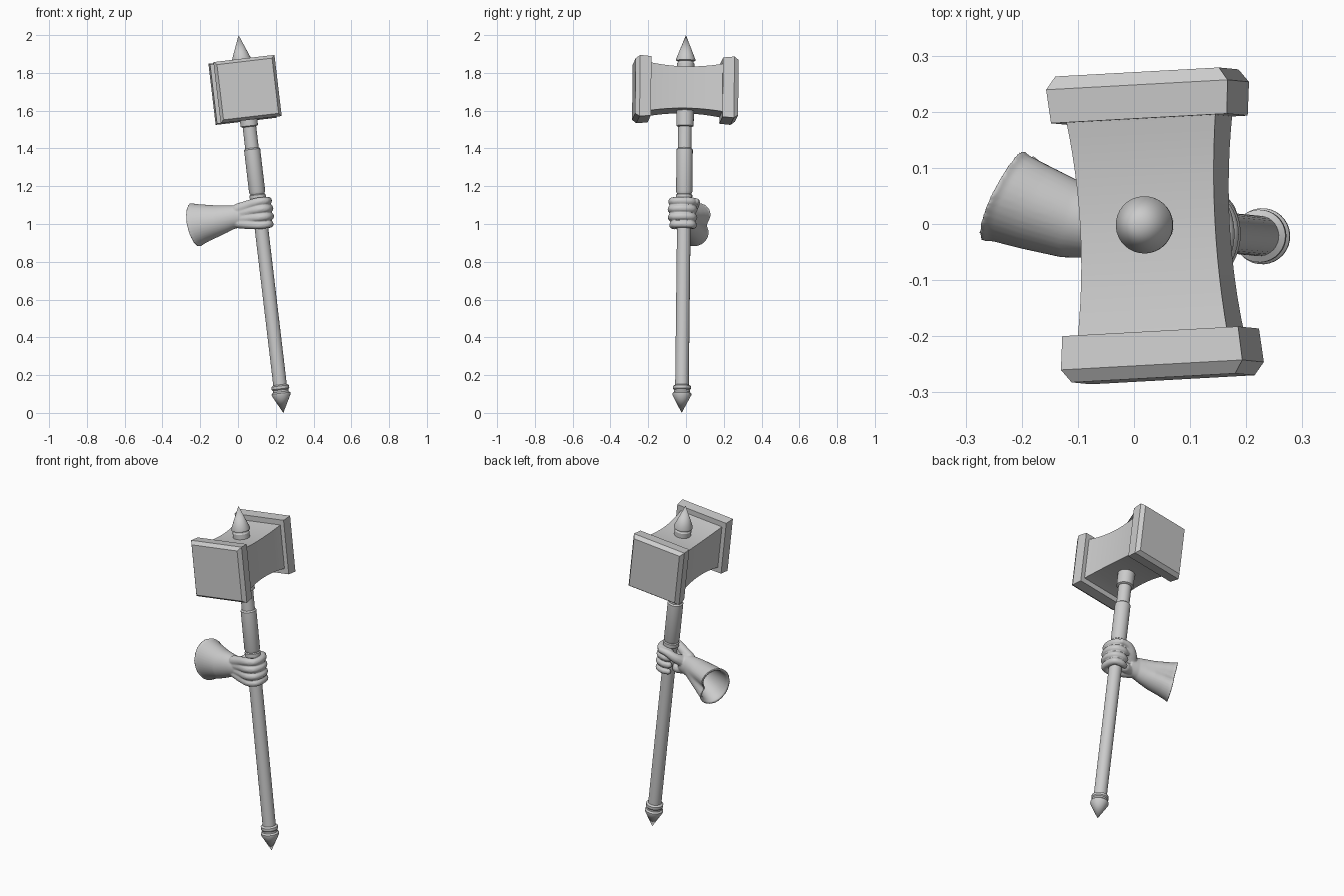
import bpy, bmesh, math
from mathutils import Vector, Matrix

if "Cube" in bpy.data.objects:
    bpy.data.objects.remove(bpy.data.objects["Cube"])

# Tilted hammer frame: origin at the pommel tip, z along the shaft, y along the head
BASE = Vector((0.24, -0.023, 0.0))
Z = Vector((0.003, 0.0, 2.0)) - BASE
LENGTH = Z.length
Z.normalize()
X = Vector((-0.055, 1, 0)).cross(Z).normalized()
Y = Z.cross(X)
FRAME = Matrix.Translation(BASE) @ Matrix((X, Y, Z)).transposed().to_4x4()
HEAD_T = 1.722
HAND_T = 1.063


def finish(name, bm, matrix=None, angle=30):
    bmesh.ops.recalc_face_normals(bm, faces=bm.faces)
    me = bpy.data.meshes.new(name)
    bm.to_mesh(me)
    bm.free()
    ob = bpy.data.objects.new(name, me)
    bpy.context.collection.objects.link(ob)
    if matrix:
        ob.matrix_world = matrix
    bpy.ops.object.select_all(action='DESELECT')
    bpy.context.view_layer.objects.active = ob
    ob.select_set(True)
    bpy.ops.object.shade_smooth_by_angle(angle=math.radians(angle))
    return ob


def loft(bm, rings):
    """Skin a list of equal-length point rings and cap both ends."""
    rows = [[bm.verts.new(p) for p in ring] for ring in rings]
    n = len(rows[0])
    for a, b in zip(rows, rows[1:]):
        for i in range(n):
            j = (i + 1) % n
            bm.faces.new((a[i], a[j], b[j], b[i]))
    bm.faces.new(rows[0][::-1])
    bm.faces.new(rows[-1])


def lathe(name, profile, sides=32):
    """Turned part on the shaft; profile is (radius, distance along shaft)."""
    bm = bmesh.new()
    loft(bm, [[Vector((r * math.cos(2 * math.pi * i / sides),
                       r * math.sin(2 * math.pi * i / sides), t)) for i in range(sides)]
              for r, t in profile])
    bmesh.ops.remove_doubles(bm, verts=bm.verts, dist=0.0002)
    return finish(name, bm, FRAME)


def square_loft(name, sections):
    """Block along y; sections are (y, half width, half height)."""
    bm = bmesh.new()
    loft(bm, [[Vector((sx * w, y, sz * h)) for sx, sz in ((-1, -1), (1, -1), (1, 1), (-1, 1))]
              for y, w, h in sections])
    return finish(name, bm, FRAME @ Matrix.Translation((0, 0, HEAD_T)), 20)


# Shaft, grip and turned fittings
lathe("shaft", [(0.036, 0.12), (0.036, 1.62)])
lathe("grip", [(0.037, 1.165), (0.043, 1.18), (0.043, 1.405), (0.036, 1.412)])
lathe("grip_ring", [(0.037, 1.135), (0.043, 1.14), (0.043, 1.162), (0.037, 1.167)])
lathe("head_collar", [(0.036, 1.525), (0.046, 1.53), (0.047, 1.62)])
lathe("pommel", [(0.0001, 0.0), (0.05, 0.095), (0.05, 0.104), (0.042, 0.112), (0.042, 0.122),
                 (0.047, 0.128), (0.047, 0.143), (0.036, 0.15)])
lathe("top_spike", [(0.046, 1.82), (0.046, 1.862), (0.042, 1.868), (0.042, 1.874),
                    (0.051, 1.878), (0.051, 1.886), (0.0001, LENGTH)])

# Hammer head: waisted block with a chamfered cap at each end
waist = []
for i in range(13):
    y = -0.2 + 0.4 * i / 12
    k = (y / 0.2) ** 2
    waist.append((y, 0.121 + 0.014 * k, 0.111 + 0.018 * k))
square_loft("hammer_head", waist)
for side, label in ((-1, "front"), (1, "back")):
    square_loft(label + "_cap", [(side * y, h, h) for y, h in
                                 ((0.19, 0.158), (0.25, 0.163), (0.273, 0.147))])

# Gloved hand: overlapping solids fused by a remesh
hand = bmesh.new()
HAND = FRAME @ Matrix.Translation((0, 0, HAND_T))


def chain(points, steps=7):
    """String of spheres through (x, y, z, radius) points given in the shaft frame."""
    pts = [Vector(p) for p in points]
    for k in range(len(pts) - 1):
        p0, p1, p2, p3 = (pts[max(0, min(len(pts) - 1, k + d))] for d in (-1, 0, 1, 2))
        for s in range(steps + 1):
            t = s / steps
            q = 0.5 * (2 * p1 + (p2 - p0) * t + (2 * p0 - 5 * p1 + 4 * p2 - p3) * t * t
                       + (3 * p1 - p0 - 3 * p2 + p3) * t ** 3)
            bmesh.ops.create_icosphere(hand, subdivisions=2, radius=q.w,
                                       matrix=HAND @ Matrix.Translation(q.xyz))


# Four fingers wrapping the shaft, knuckles slightly larger
for i, dz in enumerate((-0.062, -0.021, 0.021, 0.061)):
    r = (0.020, 0.0215, 0.022, 0.022)[i]
    reach = (-0.004, 0.002, 0.003, 0.0)[i]
    chain([(-0.115, -0.012, dz * 0.6, 0.030), (-0.06, -0.036, dz * 0.82, 0.027),
           (-0.005, -0.060 - reach, dz, r + 0.002), (0.036, -0.052 - reach, dz, r),
           (0.051 + reach, -0.008, dz, r), (0.040, 0.036, dz, r),
           (0.006, 0.05, dz, r), (-0.024, 0.046, dz, r - 0.003)])
# Thumb across the back and the heel of the palm
chain([(-0.10, 0.01, 0.01, 0.034), (-0.062, 0.048, 0.038, 0.028),
       (-0.02, 0.064, 0.060, 0.022), (0.026, 0.062, 0.062, 0.018)])
chain([(-0.11, 0.0, -0.03, 0.032), (-0.06, 0.01, -0.04, 0.03)])


def cuff_ring(c, n, hu, hv, notch, count=40):
    """Oval ring with a fold pressed into its back (+y) side."""
    n = Vector(n).normalized()
    u = Vector((0, 0, 1)).cross(n).normalized() * -1
    if u.y < 0:
        u = -u
    v = Vector((0, 0, 1))
    v = (v - n * v.dot(n)).normalized()
    out = []
    for i in range(count):
        a = 2 * math.pi * i / count
        d = math.atan2(math.sin(a), math.cos(a))
        k = 1 - notch * math.exp(-(d / 0.38) ** 2)
        out.append(Vector(c) + u * hu * k * math.cos(a) + v * hv * k * math.sin(a))
    return out


# Flared glove cuff: outside rings out to the rim, then back inside
CUFF = [((0.03, -0.018, 1.042), (-1, 0.15, 0), 0.044, 0.056, 0.0),
        ((-0.02, -0.012, 1.036), (-1, 0.15, 0), 0.050, 0.062, 0.0),
        ((-0.06, -0.002, 1.027), (-1, 0.2, -0.05), 0.060, 0.072, 0.06),
        ((-0.11, 0.012, 1.016), (-1, 0.28, -0.1), 0.074, 0.083, 0.16),
        ((-0.17, 0.034, 1.006), (-0.9, 0.38, -0.15), 0.084, 0.098, 0.26),
        ((-0.213, 0.051, 0.998), (-0.86, 0.44, -0.2), 0.091, 0.111, 0.33),
        ((-0.226, 0.056, 0.996), (-0.86, 0.46, -0.2), 0.098, 0.119, 0.35)]
inner = [(c, n, hu - 0.014, hv - 0.014, k) for c, n, hu, hv, k in CUFF[2:][::-1]]
loft(hand, [cuff_ring(*s) for s in CUFF + inner])

glove = finish("gloved_hand", hand, angle=180)
remesh = glove.modifiers.new("fuse", 'REMESH')
remesh.mode = 'VOXEL'
remesh.voxel_size = 0.004
remesh.use_smooth_shade = True
smooth = glove.modifiers.new("soften", 'SMOOTH')
smooth.factor = 0.5
smooth.iterations = 4
